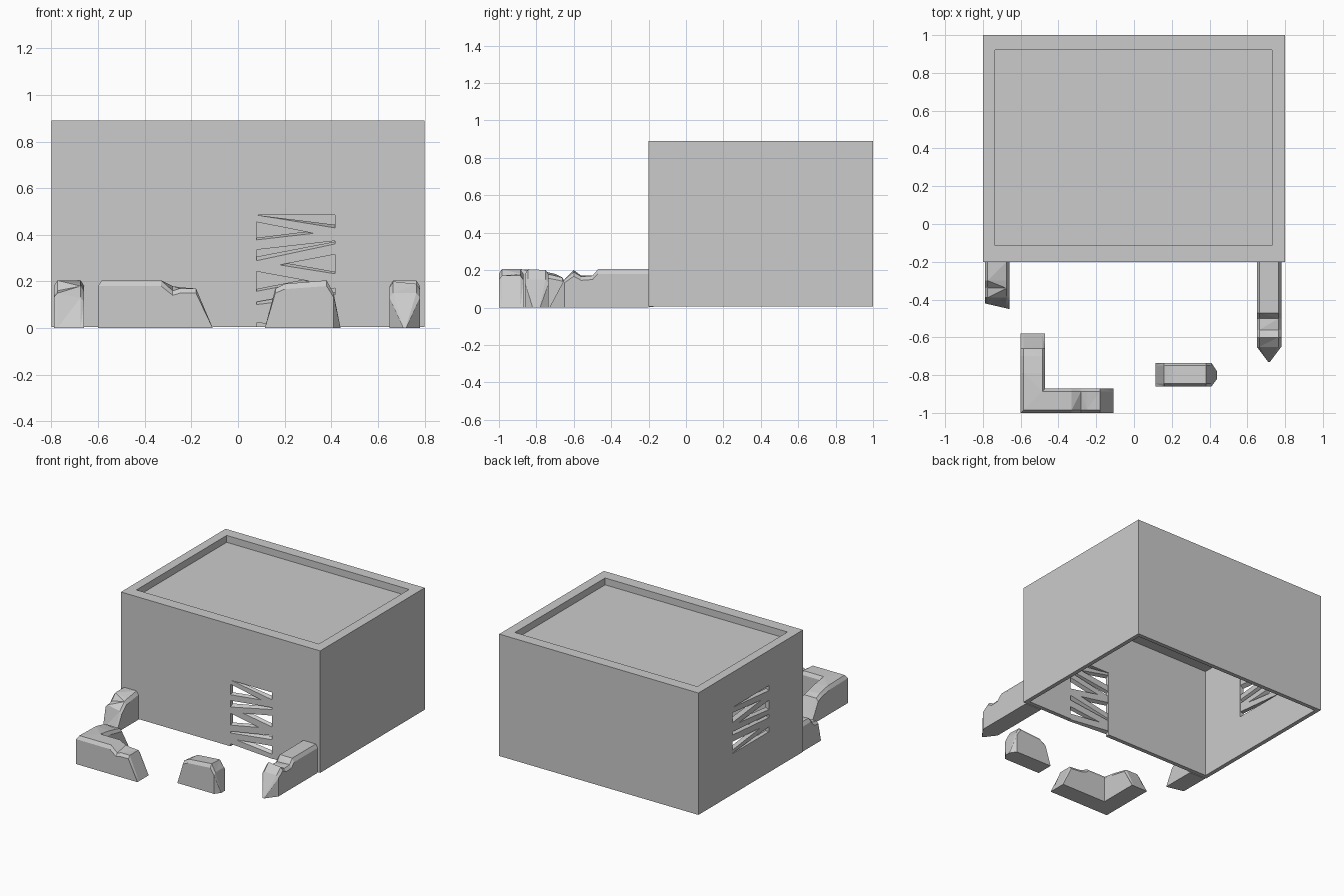
import bpy, bmesh, random
from mathutils import Vector, Matrix

random.seed(4)
if "Cube" in bpy.data.objects:
    bpy.data.objects.remove(bpy.data.objects["Cube"])

GREY = (0.6, 0.6, 0.6, 1)
stone = bpy.data.materials.new("plain grey")
stone.use_nodes = True
stone.diffuse_color = GREY
stone.node_tree.nodes["Principled BSDF"].inputs["Base Color"].default_value = GREY


def finish(name, bm):
    bmesh.ops.recalc_face_normals(bm, faces=bm.faces)
    mesh = bpy.data.meshes.new(name)
    bm.to_mesh(mesh)
    bm.free()
    mesh.materials.append(stone)
    obj = bpy.data.objects.new(name, mesh)
    bpy.context.collection.objects.link(obj)
    return obj


def box(name, low, high):
    low, high = Vector(low), Vector(high)
    bm = bmesh.new()
    bmesh.ops.create_cube(bm, size=1)
    bmesh.ops.scale(bm, vec=high - low, verts=bm.verts)
    bmesh.ops.translate(bm, vec=(low + high) / 2, verts=bm.verts)
    return finish(name, bm)


def carve(obj, low, high):
    """Cut a box out of an object and discard the cutter."""
    cutter = box("cutter", low, high)
    cutter.hide_render = True
    mod = obj.modifiers.new("carve", 'BOOLEAN')
    mod.operation, mod.solver, mod.object = 'DIFFERENCE', 'EXACT', cutter
    graph = bpy.context.evaluated_depsgraph_get()
    mesh = bpy.data.meshes.new_from_object(obj.evaluated_get(graph))
    obj.modifiers.clear()
    obj.data = mesh
    bpy.data.objects.remove(cutter)


def broken_wall(name, stations):
    """Loft sections, each a pair of (x, y, height, lean) sides."""
    bm = bmesh.new()
    rings = []
    for a, b in stations:
        pa, pb = Vector((a[0], a[1], 0)), Vector((b[0], b[1], 0))
        up_a, up_b = Vector((0, 0, a[2])), Vector((0, 0, b[2]))
        across = (pb - pa) * 0.12
        # a worn chamfer runs along both top edges
        points = [pa, pa + up_a * 0.88, pa + across + up_a,
                  pb - across + up_b, pb + up_b * 0.88, pb]
        rings.append([bm.verts.new(p) for p in points])
    for r, s in zip(rings, rings[1:]):
        for i in range(len(r)):
            j = (i + 1) % len(r)
            bm.faces.new((r[i], r[j], s[j], s[i]))
    bm.faces.new(rings[0])
    bm.faces.new(rings[-1])
    bmesh.ops.remove_doubles(bm, verts=bm.verts, dist=0.0005)
    bmesh.ops.triangulate(bm, faces=[f for f in bm.faces if len(f.verts) == 4])
    return finish(name, bm)


def along_x(y1, y2, steps):
    return [((x, y1, h), (x, y2, k)) for x, h, k in steps]


def along_y(x1, x2, steps):
    return [((x1, y, h), (x2, y, k)) for y, h, k in steps]


def boards(name, count, origin, along, inward, width, height):
    """Splintered boards stacked unevenly across an opening."""
    along, inward = Vector(along), Vector(inward)
    pitch = height / count
    for n in range(count):
        bm = bmesh.new()
        bmesh.ops.create_cube(bm, size=1)
        tilt = random.uniform(0.2, 0.5) * pitch * (-1 if n % 3 else 1)
        for v in bm.verts:
            side, depth, up = v.co
            taper = 0.62 + side * random.uniform(-0.2, 0.3)
            z = (n + 0.5 + up * taper) * pitch - side * 2 * tilt
            z += depth * pitch * 0.2
            z = min(max(z, 0.002), height)
            v.co = (Vector(origin) + along * (side + 0.5) * width
                    + inward * (0.014 + depth * 0.024) + Vector((0, 0, z)))
        finish(f"{name}_{n + 1}", bm)


# House shell: open underneath, recessed roof, one doorway and one window
house = box("house", (-0.8, -0.2, 0.005), (0.8, 1, 0.89))
carve(house, (-0.77, -0.17, -0.2), (0.77, 0.97, 0.81))
carve(house, (-0.735, -0.115, 0.84), (0.73, 0.92, 1))
carve(house, (0.08, -0.3, -0.1), (0.415, -0.1, 0.485))
carve(house, (-0.9, 0.19, 0.3), (-0.7, 0.61, 0.635))

# Boards over the openings
boards("door_board", 7, (0.08, -0.2, 0), (1, 0, 0), (0, 1, 0), 0.335, 0.485)
boards("window_board", 5, (-0.8, 0.19, 0.3), (0, 1, 0), (1, 0, 0), 0.42, 0.335)

# Ruined yard wall: stubs joined to the house
broken_wall("right_wall_stub", along_y(-0.79, -0.66, [
    (-0.2, 0.205, 0.205), (-0.3, 0.205, 0.19), (-0.34, 0.16, 0.18),
    (-0.39, 0.15, 0.13)]) + [((-0.79, -0.42, 0), (-0.66, -0.45, 0))])
broken_wall("left_wall_stub", along_y(0.65, 0.78, [
    (-0.2, 0.205, 0.205), (-0.47, 0.205, 0.205), (-0.5, 0.165, 0.17),
    (-0.56, 0.17, 0.165), (-0.6, 0.2, 0.19), (-0.65, 0.15, 0.15)])
    + [((0.71, -0.73, 0), (0.72, -0.73, 0))])

# Ruined yard wall: corner, mitred between its two arms
broken_wall("corner_wall",
    along_y(-0.6, -0.47, [(-0.58, 0, 0), (-0.66, 0.16, 0.16),
                          (-0.7, 0.18, 0.17), (-0.79, 0.2, 0.19)])
    + [((-0.6, -1, 0.205), (-0.47, -0.87, 0.205))]
    + along_x(-1, -0.87, [(-0.33, 0.205, 0.205), (-0.28, 0.16, 0.18),
                          (-0.25, 0.17, 0.175), (-0.18, 0.17, 0.17),
                          (-0.108, 0, 0)]))

# Ruined yard wall: loose block
broken_wall("loose_block", along_x(-0.86, -0.735, [
    (0.115, 0, 0), (0.16, 0.17, 0.16), (0.2, 0.19, 0.185),
    (0.38, 0.205, 0.2), (0.41, 0.15, 0.15)])
    + [((0.44, -0.82, 0), (0.44, -0.78, 0))])
